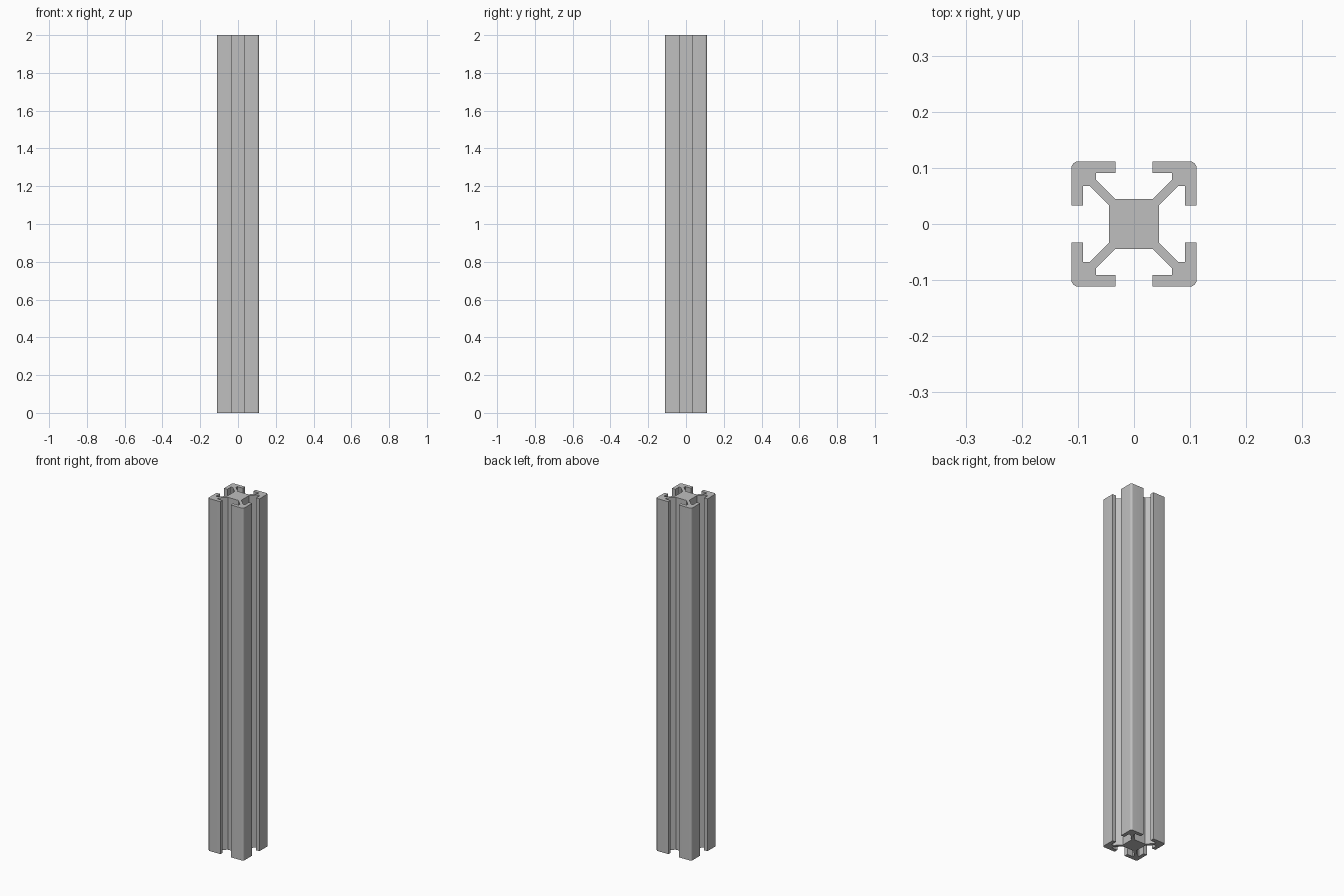
import bpy, bmesh, math
from mathutils import Matrix, Vector

cube = bpy.data.objects.get("Cube")
if cube:
    bpy.data.objects.remove(cube, do_unlink=True)

LENGTH = 2.0
HALF = 0.1115      # half width of the profile
RADIUS = 0.012     # outer corner rounding
ARC_STEPS = 6

# Bare aluminium
metal = bpy.data.materials.new("aluminium_grey")
metal.use_nodes = True
colour = (0.52, 0.52, 0.52, 1)
metal.diffuse_color = colour
metal.node_tree.nodes["Principled BSDF"].inputs["Base Color"].default_value = colour

# One corner of the slotted section: core, diagonal web, hooked lip
half = [(0.0445, 0.033), (0.079, 0.0675), (0.0905, 0.0675),
        (0.0905, 0.033), (HALF, 0.033)]
centre = HALF - RADIUS
arc = []
for i in range(ARC_STEPS + 1):
    a = math.pi / 2 * i / ARC_STEPS
    arc.append((centre + RADIUS * math.cos(a), centre + RADIUS * math.sin(a)))
corner = half + arc + [(y, x) for x, y in reversed(half)]

# Four turned corners make the closed outline
outline = []
for k in range(4):
    turn = Matrix.Rotation(k * math.pi / 2, 3, "Z")
    outline += [turn @ Vector((x, y, 0)) for x, y in corner]

# Extrude the outline into the rail
bm = bmesh.new()
base = bm.faces.new([bm.verts.new(p) for p in outline])
result = bmesh.ops.extrude_face_region(bm, geom=[base], use_keep_orig=True)
top = [v for v in result["geom"] if isinstance(v, bmesh.types.BMVert)]
bmesh.ops.translate(bm, verts=top, vec=(0, 0, LENGTH))
bmesh.ops.recalc_face_normals(bm, faces=bm.faces)
mesh = bpy.data.meshes.new("slotted_rail")
bm.to_mesh(mesh)
bm.free()
mesh.materials.append(metal)

rail = bpy.data.objects.new("slotted_rail", mesh)
bpy.context.collection.objects.link(rail)
bpy.ops.object.select_all(action="DESELECT")
rail.select_set(True)
bpy.context.view_layer.objects.active = rail
bpy.ops.object.shade_smooth_by_angle(angle=math.radians(30))
